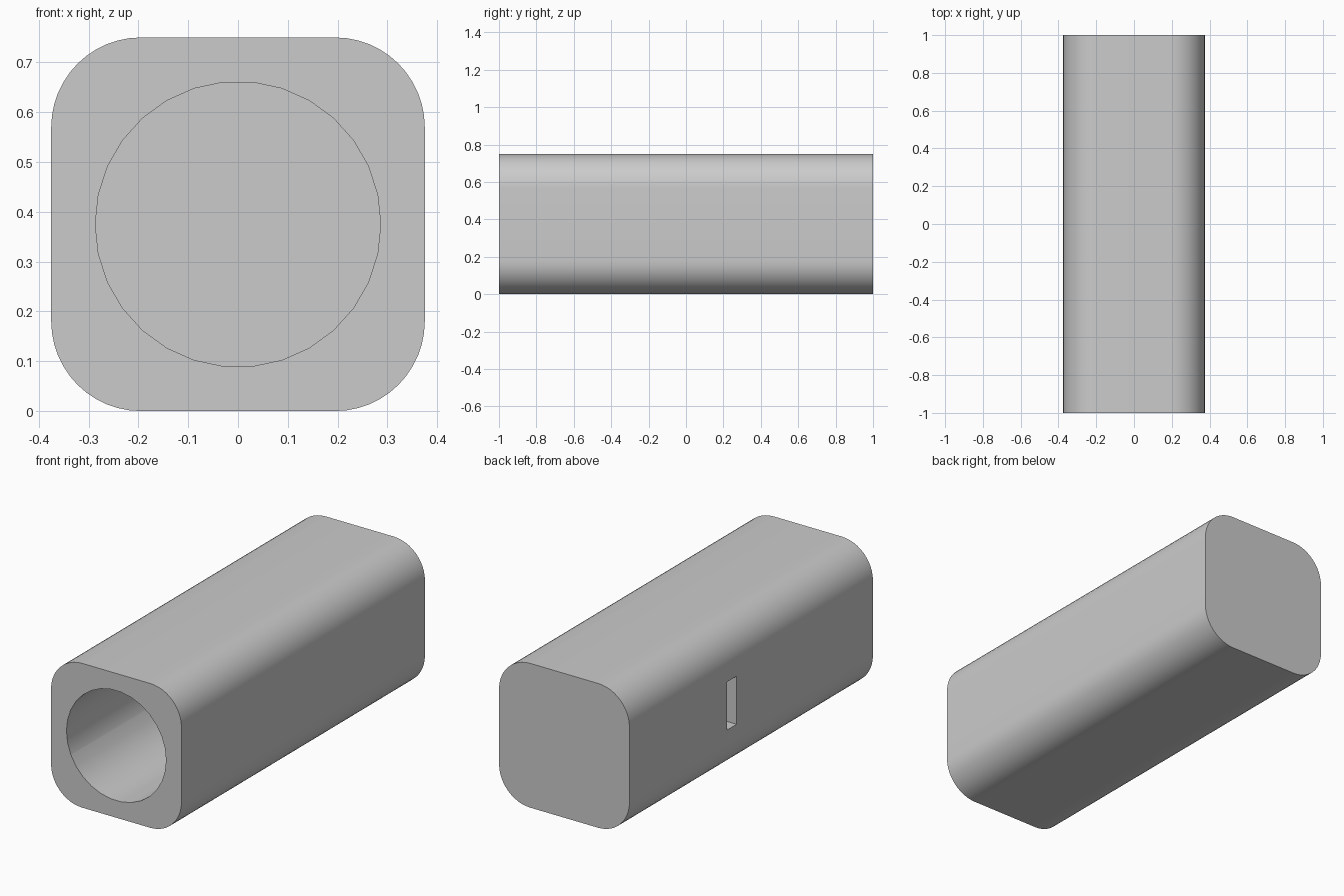
import bpy
import bmesh
import math
from mathutils import Matrix

SIDE, LENGTH = 0.75, 2.0
CORNER_RADIUS = 0.18
BORE_RADIUS = 0.2865
BORE_END = 0.9

cube = bpy.data.objects.get("Cube")
if cube:
    bpy.data.objects.remove(cube, do_unlink=True)

grey = bpy.data.materials.new("plain grey")
grey.use_nodes = True
colour = (0.6, 0.6, 0.6, 1)
grey.diffuse_color = colour
grey.node_tree.nodes["Principled BSDF"].inputs["Base Color"].default_value = colour


def add_object(name, bm):
    mesh = bpy.data.meshes.new(name)
    bmesh.ops.recalc_face_normals(bm, faces=bm.faces)
    bm.to_mesh(mesh)
    bm.free()
    mesh.materials.append(grey)
    obj = bpy.data.objects.new(name, mesh)
    bpy.context.collection.objects.link(obj)
    return obj


def box(size, centre):
    bm = bmesh.new()
    bmesh.ops.create_cube(bm, size=1)
    bmesh.ops.scale(bm, vec=size, verts=bm.verts)
    bmesh.ops.translate(bm, vec=centre, verts=bm.verts)
    return bm


# Square body with its four long edges rounded
bm = box((SIDE, LENGTH, SIDE), (0, 0, SIDE / 2))
long_edges = [e for e in bm.edges
              if abs(e.verts[0].co.y - e.verts[1].co.y) > 1]
bmesh.ops.bevel(bm, geom=long_edges, offset=CORNER_RADIUS, offset_type='OFFSET',
                segments=12, profile=0.5, affect='EDGES')
body = add_object("body", bm)

# Round bore, open at the front and closed at the back
start = -LENGTH / 2 - 0.1
bm = bmesh.new()
bmesh.ops.create_cone(
    bm, cap_ends=True, segments=30, radius1=BORE_RADIUS, radius2=BORE_RADIUS,
    depth=BORE_END - start,
    matrix=Matrix.Translation((0, (start + BORE_END) / 2, SIDE / 2))
    @ Matrix.Rotation(math.pi / 2, 4, 'X') @ Matrix.Rotation(math.pi / 2, 4, 'Z'))
bore = add_object("bore_cutter", bm)

# Narrow slot through the right wall into the bore
slot = add_object("slot_cutter", box((0.3, 0.08, 0.25), (-0.35, 0.16, SIDE / 2)))

bpy.ops.object.select_all(action='DESELECT')
bpy.context.view_layer.objects.active = body
body.select_set(True)
for cutter in (bore, slot):
    cutter.hide_render = True
    cut = body.modifiers.new(cutter.name, 'BOOLEAN')
    cut.operation = 'DIFFERENCE'
    cut.solver = 'EXACT'
    cut.object = cutter
    bpy.ops.object.modifier_apply(modifier=cut.name)
    bpy.data.objects.remove(cutter, do_unlink=True)

bpy.ops.object.shade_smooth_by_angle(angle=math.radians(30))
